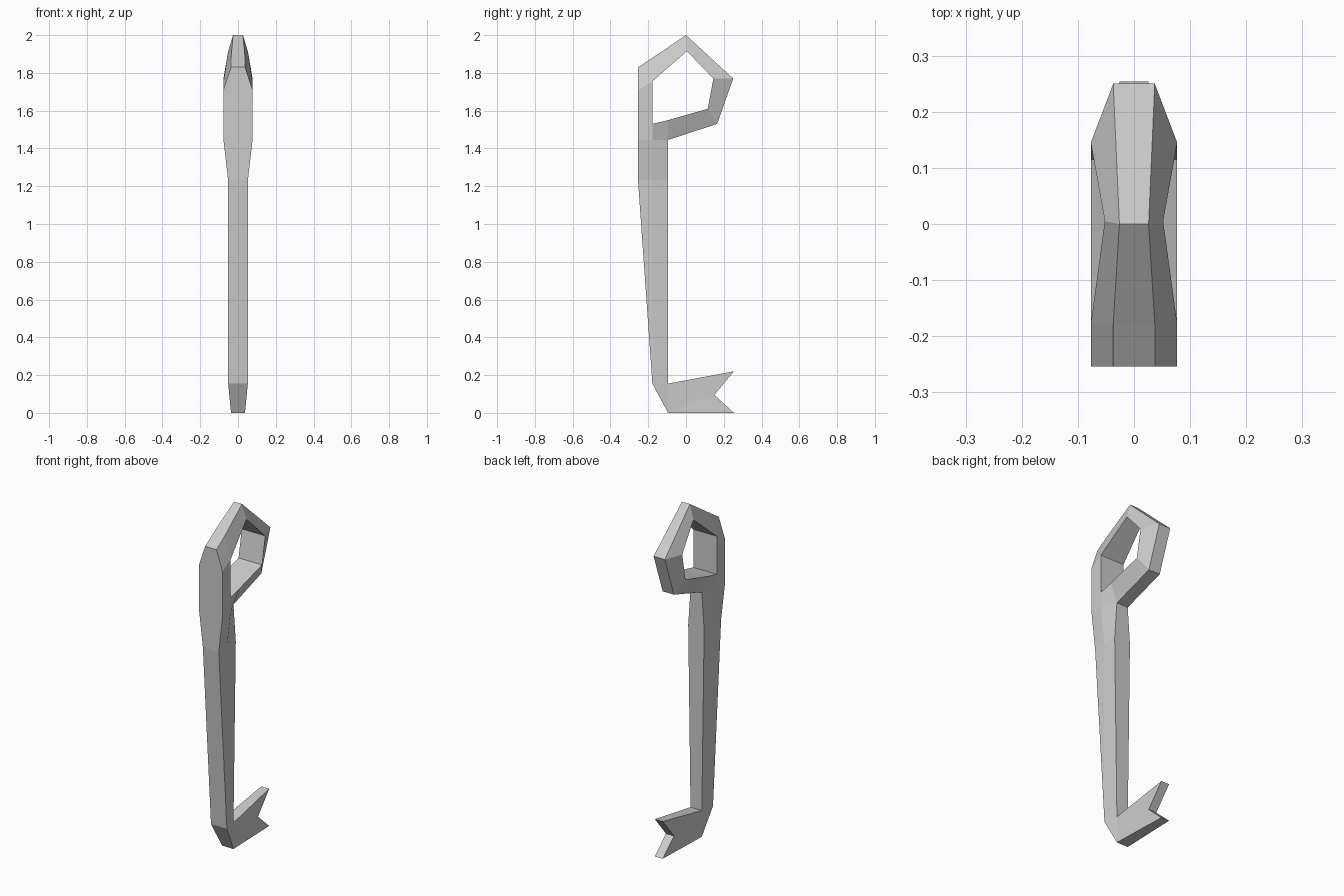
import bpy
import bmesh

cube = bpy.data.objects.get("Cube")
if cube:
    bpy.data.objects.remove(cube, do_unlink=True)


def make_material(name, colour):
    material = bpy.data.materials.new(name)
    material.use_nodes = True
    material.diffuse_color = colour
    material.node_tree.nodes["Principled BSDF"].inputs["Base Color"].default_value = colour
    return material


# Half widths shared by many corners
WIDE, SHAFT, RIM, TIP = 0.077, 0.052, 0.037, 0.026
FRONT, MIDDLE, BACK, END = -0.254, -0.178, -0.095, 0.254

# Corners of the side panel: half width, depth, height
corners = {
    "knee": (SHAFT, MIDDLE, 0.155),
    "front_low": (SHAFT, FRONT, 1.23),
    "front_mid": (WIDE, FRONT, 1.445),
    "front_high": (WIDE, FRONT, 1.71),
    "front_top": (RIM, FRONT, 1.83),
    "mid_low": (SHAFT, MIDDLE, 1.23),
    "mid_neck": (WIDE, MIDDLE, 1.445),
    "back_low": (SHAFT, BACK, 1.23),
    "back_neck": (RIM, BACK, 1.445),
    "back_ankle": (RIM, BACK, 0.155),
    # Ring opening
    "hole_front_low": (WIDE, MIDDLE, 1.53),
    "hole_front_high": (WIDE, MIDDLE, 1.755),
    "hole_floor": (WIDE, BACK, 1.55),
    "hole_back_low": (WIDE, 0.115, 1.61),
    "hole_back_high": (WIDE, 0.145, 1.77),
    "hole_top": (SHAFT, 0.005, 1.915),
    # Ring outer rim
    "rim_front": (RIM, MIDDLE, 1.88),
    "rim_top": (TIP, 0, 2),
    "rim_back_high": (RIM, 0.25, 1.77),
    "rim_back_low": (RIM, 0.165, 1.53),
    # Notched bit
    "heel": (RIM, BACK, 0),
    "bit_low": (TIP, END, 0),
    "bit_notch": (TIP, 0.15, 0.095),
    "bit_high": (TIP, END, 0.22),
}

panels = [
    # Shaft
    "knee mid_low front_low",
    "front_low mid_low mid_neck front_mid",
    "knee back_ankle back_low mid_low",
    "mid_low back_low back_neck mid_neck",
    # Ring
    "front_mid mid_neck hole_front_low hole_front_high front_high",
    "front_high hole_front_high rim_front front_top",
    "hole_front_high hole_top rim_top rim_front",
    "hole_top hole_back_high rim_back_high rim_top",
    "hole_back_high hole_back_low rim_back_low rim_back_high",
    "hole_back_low hole_floor back_neck rim_back_low",
    "hole_floor hole_front_low mid_neck back_neck",
    # Bit
    "knee heel back_ankle",
    "heel bit_notch bit_high back_ankle",
    "heel bit_low bit_notch",
]

bm = bmesh.new()
left = {name: bm.verts.new(p) for name, p in corners.items()}
right = {name: bm.verts.new((-x, y, z)) for name, (x, y, z) in corners.items()}
opposite = {left[name]: right[name] for name in corners}

for panel in panels:
    names = panel.split()
    bm.faces.new([left[n] for n in names])

# Bridge the open outline and the ring opening across the middle
outline = [e for e in bm.edges if e.is_boundary]
for edge in outline:
    a, b = edge.verts
    bm.faces.new((a, b, opposite[b], opposite[a]))

for panel in panels:
    bm.faces.new([right[n] for n in reversed(panel.split())])

bmesh.ops.recalc_face_normals(bm, faces=bm.faces)
mesh = bpy.data.meshes.new("key")
bm.to_mesh(mesh)
bm.free()
mesh.materials.append(make_material("plain grey", (0.6, 0.6, 0.6, 1)))
key = bpy.data.objects.new("key", mesh)
bpy.context.collection.objects.link(key)
